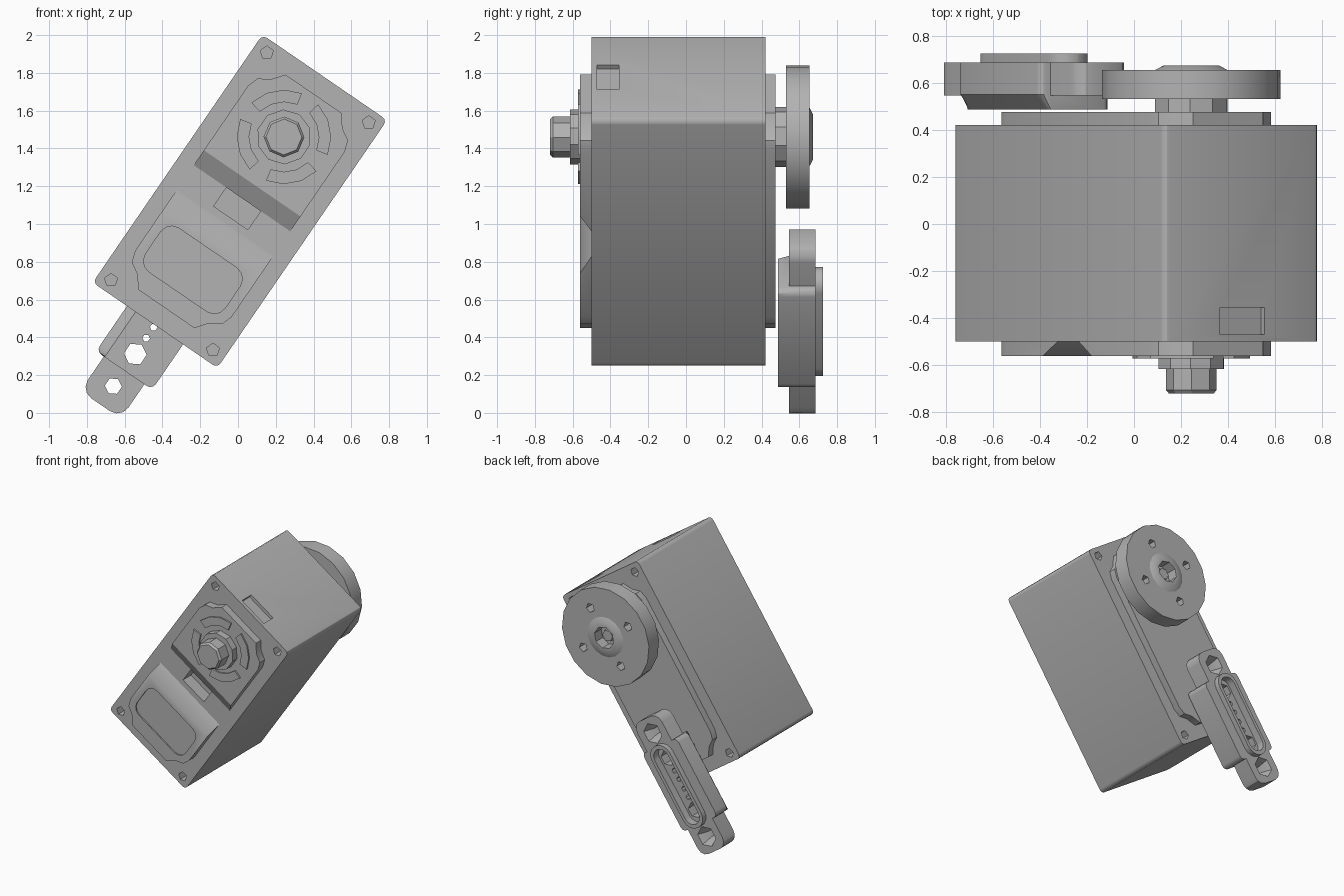
import bpy, bmesh, math

if bpy.data.objects.get("Cube"):
    bpy.data.objects.remove(bpy.data.objects["Cube"], do_unlink=True)

TILT = math.radians(34.4)
SHAFT = 0.413      # output axis along the case length
PORT = -0.77       # centre of the connector bracket along the case length

grey = bpy.data.materials.new("housing grey")
grey.use_nodes = True
grey.diffuse_color = (0.45, 0.45, 0.45, 1)
grey.node_tree.nodes["Principled BSDF"].inputs["Base Color"].default_value = (0.45, 0.45, 0.45, 1)


def ngon(r, n, u=0, v=0, phase=0.0):
    """Regular polygon outline; the phase is measured from the length axis."""
    return [(u + r * math.sin(phase + math.tau * i / n),
             v + r * math.cos(phase + math.tau * i / n)) for i in range(n)]


def rect(u0, u1, v0, v1):
    return [(u0, v0), (u1, v0), (u1, v1), (u0, v1)]


def mirrored(quarter, v=0):
    """Closed outline from the points of one quarter, side first."""
    half = quarter + [(-a, b) for a, b in reversed(quarter)]
    return [(a, b + v) for a, b in half + [(-a, -b) for a, b in half]]


def rounded(hu, hv, r, v=0, steps=3):
    arc = [math.pi / 2 * i / steps for i in range(steps + 1)]
    return mirrored([(hu - r + r * math.cos(a), hv - r + r * math.sin(a)) for a in arc], v)


def loft(name, *sections):
    """Solid through (y, outline) sections, tilted with the whole model."""
    bm = bmesh.new()
    rings = [[bm.verts.new((u, y, v)) for u, v in outline] for y, outline in sections]
    for a, b in zip(rings, rings[1:]):
        for i in range(len(a)):
            j = (i + 1) % len(a)
            bm.faces.new((a[i], a[j], b[j], b[i]))
    bm.faces.new(rings[0])
    bm.faces.new(rings[-1])
    bmesh.ops.recalc_face_normals(bm, faces=bm.faces[:])
    mesh = bpy.data.meshes.new(name)
    bm.to_mesh(mesh)
    bm.free()
    mesh.materials.append(grey)
    ob = bpy.data.objects.new(name, mesh)
    bpy.context.collection.objects.link(ob)
    ob.location = (0.01, 0, 1.12)
    ob.rotation_euler = (0, TILT, 0)
    return ob


def prism(name, outline, y0, y1):
    return loft(name, (y0, outline), (y1, outline))


def cut(ob, *cutters):
    """Subtract the cutters and remove them."""
    for c in cutters:
        m = ob.modifiers.new("cut", 'BOOLEAN')
        m.object, m.operation, m.solver = c, 'DIFFERENCE', 'EXACT'
        c.hide_render = True
    bpy.context.view_layer.update()
    done = bpy.data.meshes.new_from_object(ob.evaluated_get(bpy.context.evaluated_depsgraph_get()))
    ob.modifiers.clear()
    ob.data = done
    for c in cutters:
        bpy.data.objects.remove(c, do_unlink=True)


parts = []

# Main case with corner screw holes, plug pocket and end socket
case = prism("case", rounded(0.40, 0.795, 0.03), -0.50, 0.42)
holes = []
for su in (-1, 1):
    for sv in (-1, 1):
        for y0, y1 in ((-0.6, -0.40), (0.32, 0.5)):
            holes.append(prism("hole", ngon(0.036, 5, su * 0.327, sv * 0.73, -TILT), y0, y1))
holes.append(prism("pocket", rect(-0.10, 0.12, -0.10, 0.02), -0.6, -0.40))
holes.append(prism("socket", rect(-0.115, 0.115, 0.77, 0.9), -0.47, -0.355))
cut(case, *holes)
parts.append(case)

# Raised covers on both faces; the front one has a trough across it
cover = mirrored([(0.31, 0.53), (0.29, 0.59), (0.23, 0.625), (0.18, 0.69)])
parts.append(prism("back_cover", cover, 0.42, 0.475))
front_cover = prism("front_cover", cover, -0.56, -0.50)
trough = loft("trough", (-0.58, rect(-0.5, 0.5, -0.285, 0.147)),
              (-0.48, rect(-0.5, 0.5, -0.105, -0.012)))
panel = prism("panel", rounded(0.255, 0.14, 0.07, -0.44), -0.6, -0.55)
cut(front_cover, trough, panel)
parts.append(front_cover)

# Four raised arc ribs around the front axis
for k in range(4):
    mid = math.radians(45 + 90 * k)
    angles = [mid + math.radians(a) for a in (-33, -11, 11, 33)]
    arc = [(0.25 * math.sin(a), SHAFT + 0.25 * math.cos(a)) for a in angles]
    arc += [(0.185 * math.sin(a), SHAFT + 0.185 * math.cos(a)) for a in reversed(angles)]
    parts.append(prism("arc_rib", arc, -0.572, -0.555))

# Front idler collar and bolt
collar = ngon(0.145, 10, 0, SHAFT)
parts.append(prism("front_collar", collar, -0.615, -0.555))
head = ngon(0.108, 8, 0, SHAFT, 0.2)
parts.append(loft("front_bolt", (-0.615, head), (-0.705, head),
                  (-0.72, ngon(0.095, 8, 0, SHAFT, 0.2))))

# Output hub and round horn on the back
parts.append(prism("output_hub", ngon(0.16, 10, 0, SHAFT), 0.47, 0.535))
rim = ngon(0.38, 18, 0, SHAFT)
horn = prism("output_horn", rim, 0.53, 0.655)
cut(horn, prism("bore", ngon(0.085, 8, 0, SHAFT), 0.59, 0.7),
    *[prism("hole", ngon(0.036, 5, 0.235 * math.sin(k * math.pi / 2),
                         SHAFT + 0.235 * math.cos(k * math.pi / 2)), 0.5, 0.7) for k in range(4)])
parts.append(horn)
boss = loft("horn_boss", (0.65, ngon(0.165, 16, 0, SHAFT)), (0.673, ngon(0.12, 16, 0, SHAFT)))
cut(boss, prism("bore", ngon(0.085, 8, 0, SHAFT), 0.6, 0.7))
parts.append(boss)
parts.append(prism("horn_screw", ngon(0.045, 6, 0, SHAFT), 0.585, 0.63))

# Connector bracket: long ear strip, thick block and oval rim
strip = prism("bracket_ears", rounded(0.13, 0.535, 0.07, PORT), 0.545, 0.685)
wide = rounded(0.18, 0.315, 0.035, PORT)
narrow = [(max(u, -0.125), v) for u, v in wide]
block = loft("bracket_block", (0.487, narrow), (0.55, wide), (0.685, wide))
oval = prism("bracket_rim", rounded(0.094, 0.33, 0.09, PORT, 4), 0.68, 0.725)

for ob in (strip, block, oval):
    tools = [prism("recess", rounded(0.068, 0.30, 0.066, PORT, 4), 0.665, 0.8)]
    for s in (-1, 1):
        tools.append(prism("port", ngon(0.06, 6, 0, PORT + s * 0.21), 0.4, 0.8))
        for d in (0.038, 0.108):
            tools.append(prism("pin", ngon(0.02, 6, 0, PORT + s * d), 0.4, 0.8))
        if ob is strip:
            centre = PORT + s * 0.416
            tools.append(loft("countersink", (0.5, ngon(0.045, 6, 0, centre)),
                              (0.6, ngon(0.045, 6, 0, centre)), (0.7, ngon(0.085, 6, 0, centre))))
    cut(ob, *tools)
    parts.append(ob)

# Smooth the shallow curves, keep hard edges
bpy.ops.object.select_all(action='DESELECT')
for ob in parts:
    ob.select_set(True)
bpy.context.view_layer.objects.active = case
bpy.ops.object.shade_smooth_by_angle(angle=math.radians(30))
